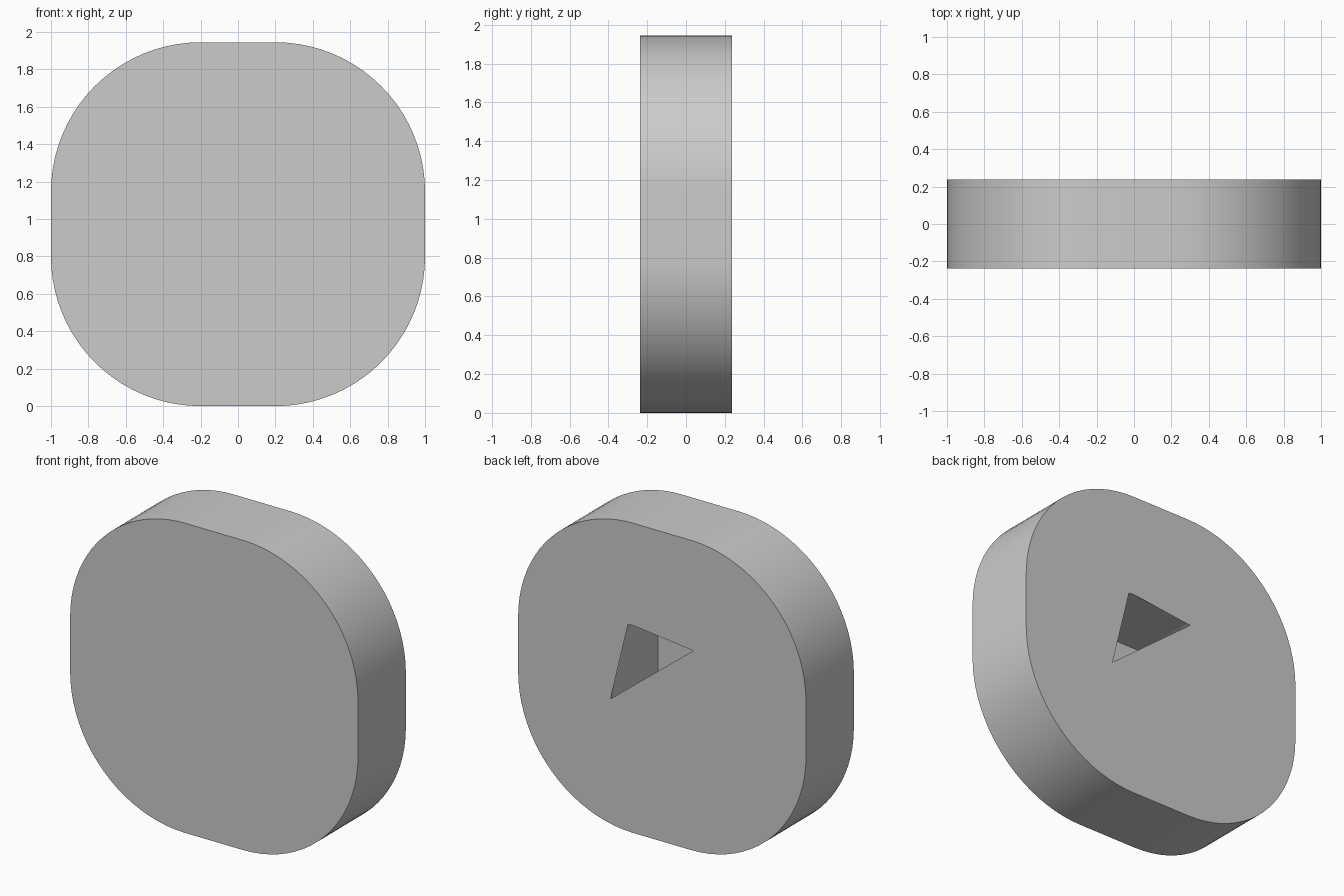
import bpy, bmesh, math

if "Cube" in bpy.data.objects:
    bpy.data.objects.remove(bpy.data.objects["Cube"])

HALF_W, HALF_H, RADIUS, DEPTH = 1.0, 0.9725, 0.8, 0.2375
INSET = 0.642          # pocket outline is the outer outline moved inwards
STEPS = 20             # segments per rounded corner


def outline(inset):
    """Rounded rectangle in (x, z), anticlockwise seen from the front."""
    r = RADIUS - inset
    cx, cz = HALF_W - RADIUS, HALF_H - RADIUS
    pts = []
    for k, (sx, sz) in enumerate([(1, 1), (-1, 1), (-1, -1), (1, -1)]):
        for i in range(STEPS + 1):
            a = math.radians(90 * (k + i / STEPS))
            pts.append((sx * cx + r * math.cos(a), sz * cz + r * math.sin(a)))
    return pts


def ring(bm, pts, y):
    return [bm.verts.new((x, y, z + HALF_H)) for x, z in pts]


def walls(bm, a, b):
    n = len(a)
    for i in range(n):
        j = (i + 1) % n
        bm.faces.new((a[i], a[j], b[j], b[i]))


def loop_edges(bm, vs):
    result = []
    for i, v in enumerate(vs):
        w = vs[(i + 1) % len(vs)]
        result.append(bm.edges.get((v, w)) or bm.edges.new((v, w)))
    return result


def finish(bm, name):
    mesh = bpy.data.meshes.new(name)
    bm.to_mesh(mesh)
    bm.free()
    ob = bpy.data.objects.new(name, mesh)
    bpy.context.collection.objects.link(ob)
    bpy.ops.object.select_all(action='DESELECT')
    bpy.context.view_layer.objects.active = ob
    ob.select_set(True)
    bpy.ops.object.shade_smooth_by_angle(angle=math.radians(30))
    return ob


# Body: closed front, rounded rim, back with a triangular opening
bm = bmesh.new()
front = ring(bm, outline(0), -DEPTH)
back = ring(bm, outline(0), DEPTH)
bm.faces.new(front)
walls(bm, front, back)
r = RADIUS - INSET
cx, cz = HALF_W - RADIUS, HALF_H - RADIUS
opening = [(cx + r * math.sin(math.radians(t)), cz + r * math.cos(math.radians(t)))
           for t in (0, 4.5, 9, 13.5)]
opening += [(cx + r, -cz), (-0.217, 0.283)]
hole = ring(bm, opening, DEPTH)
bmesh.ops.triangle_fill(bm, use_beauty=True, use_dissolve=False, normal=(0, 1, 0),
                        edges=loop_edges(bm, back) + loop_edges(bm, hole))
bmesh.ops.recalc_face_normals(bm, faces=bm.faces)
bm.normal_update()
if next(f for f in bm.faces if len(f.verts) > 4).normal.y > 0:
    bmesh.ops.reverse_faces(bm, faces=bm.faces)
finish(bm, "body")

# Pocket lining: rounded walls and floor behind the opening, facing inwards
bm = bmesh.new()
inner_floor = ring(bm, outline(INSET), -DEPTH + 0.004)
inner_rim = ring(bm, outline(INSET), DEPTH - 0.001)
walls(bm, inner_rim, inner_floor)
bm.faces.new(list(reversed(inner_floor)))
finish(bm, "pocket_lining")
